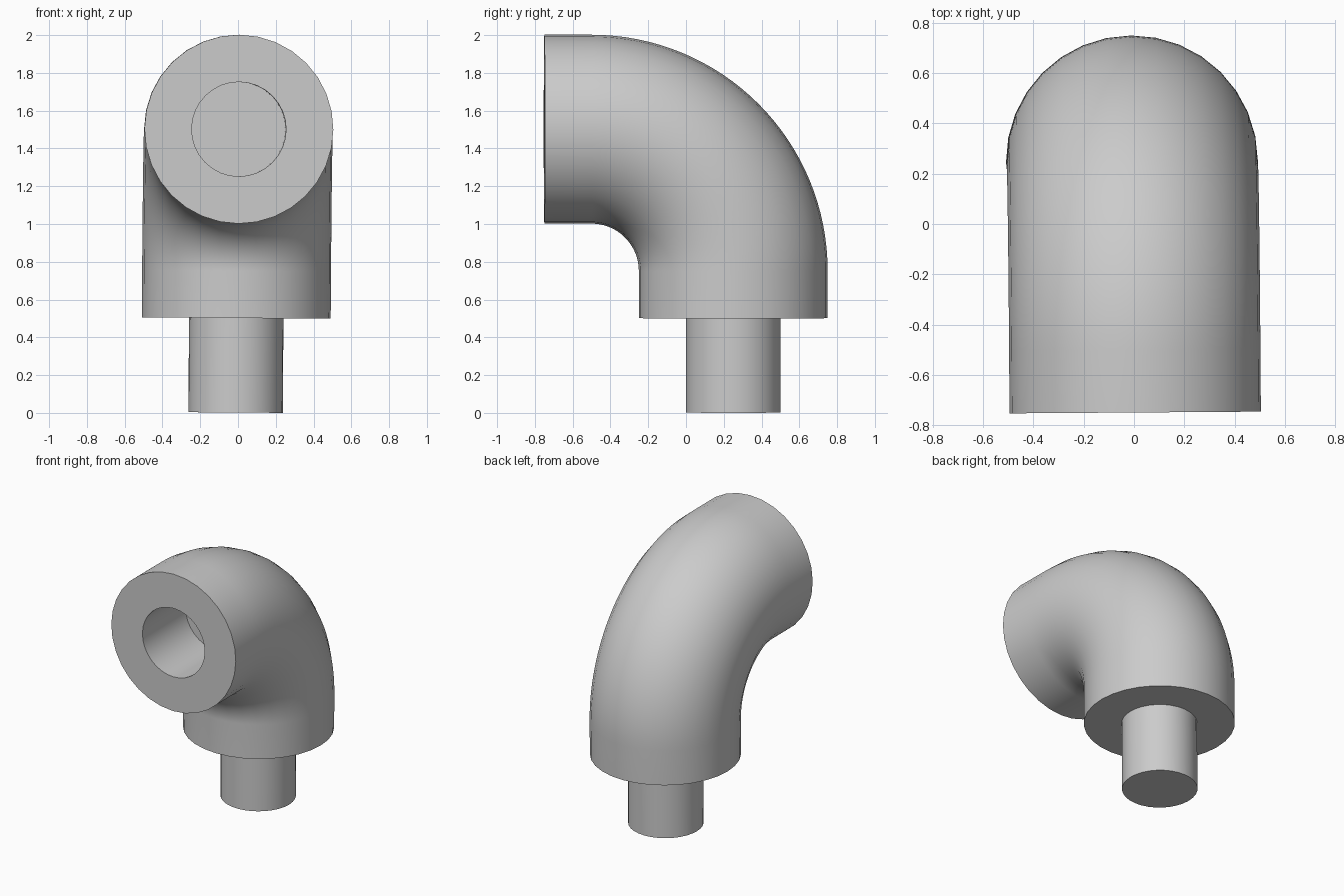
import bpy, bmesh
from math import sin, cos, pi, radians
from mathutils import Vector, Euler

cube = bpy.data.objects.get("Cube")
if cube:
    bpy.data.objects.remove(cube, do_unlink=True)

SIDES = 32
BEND_STEPS = 32
BEND_R, PIPE_R, BORE_R = 0.75, 0.5, 0.25

grey = bpy.data.materials.new("plain grey")
grey.use_nodes = True
colour = (0.6, 0.6, 0.6, 1)
grey.diffuse_color = colour
grey.node_tree.nodes["Principled BSDF"].inputs["Base Color"].default_value = colour


def ring(y, z, radius, turn=0.0):
    """Circle facing -y, turned down towards -z by the given angle."""
    up = Vector((0, sin(turn), cos(turn)))
    side = Vector((1, 0, 0))
    centre = Vector((0, y, z))
    return [centre + radius * (side * sin(2 * pi * i / SIDES) + up * cos(2 * pi * i / SIDES))
            for i in range(SIDES)]


def sweep(name, rings, cap_start=False, cap_end=False):
    """Bridge a chain of rings into one smooth-shaded part."""
    bm = bmesh.new()
    loops = [[bm.verts.new(p) for p in r] for r in rings]
    for a, b in zip(loops, loops[1:]):
        for i in range(SIDES):
            j = (i + 1) % SIDES
            bm.faces.new((a[i], a[j], b[j], b[i]))
    if cap_start:
        bm.faces.new(loops[0][::-1])
    if cap_end:
        bm.faces.new(loops[-1])
    # The whole piece sits very slightly twisted
    bm.transform(Euler((0, 0.007, 0.007)).to_matrix().to_4x4())
    bmesh.ops.translate(bm, verts=bm.verts, vec=(-0.011, 0, 0.002))
    mesh = bpy.data.meshes.new(name)
    bm.to_mesh(mesh)
    bm.free()
    mesh.materials.append(grey)
    obj = bpy.data.objects.new(name, mesh)
    bpy.context.collection.objects.link(obj)
    bpy.ops.object.select_all(action='DESELECT')
    obj.select_set(True)
    bpy.context.view_layer.objects.active = obj
    bpy.ops.object.shade_smooth_by_angle(angle=radians(30))
    return obj


# Elbow: blind socket, front rim, quarter bend, then the underside rim
bend = []
for s in range(BEND_STEPS + 1):
    t = pi / 2 * s / BEND_STEPS
    bend.append(ring(-0.5 + BEND_R * sin(t), 0.75 + BEND_R * cos(t), PIPE_R, t))
elbow = [ring(-0.25, 1.5, BORE_R), ring(-0.75, 1.5, BORE_R), ring(-0.75, 1.5, PIPE_R)]
elbow += bend
elbow += [ring(0.25, 0.5, PIPE_R, pi / 2), ring(0.25, 0.5, BORE_R, pi / 2)]
sweep("pipe_elbow", elbow, cap_start=True)

# Peg below the elbow, same size as the socket
sweep("connector_peg", [ring(0.25, 0.5, BORE_R, pi / 2), ring(0.25, 0, BORE_R, pi / 2)], cap_end=True)
